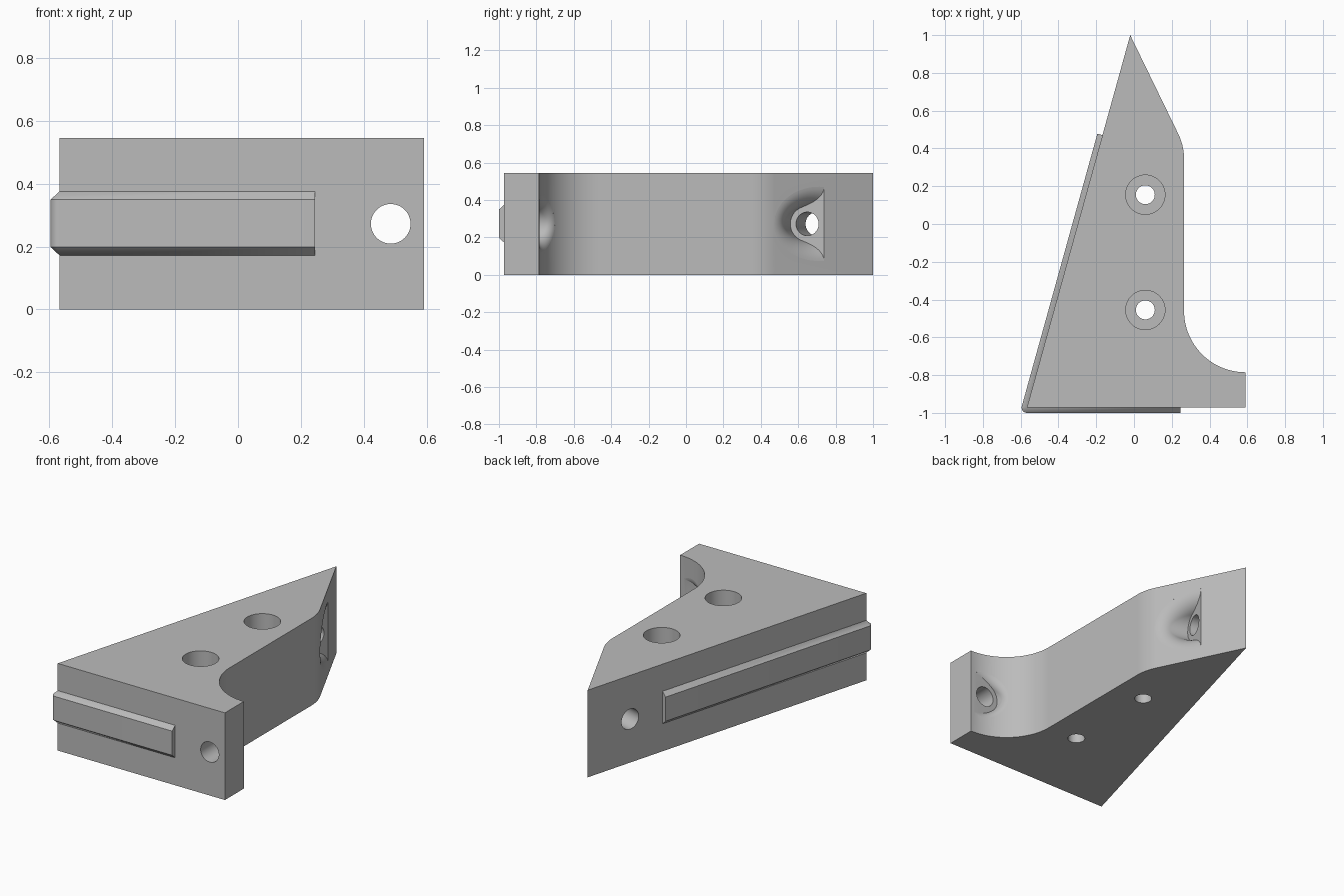
import bpy, bmesh, math
from mathutils import Vector, Matrix

cube = bpy.data.objects.get("Cube")
if cube:
    bpy.data.objects.remove(cube, do_unlink=True)

HEIGHT, MID = 0.545, 0.272
CORNER, APEX = Vector((-0.567, -0.972, 0)), Vector((-0.02, 1, 0))
ALONG = (APEX - CORNER).normalized()        # along the slanted back face
INWARD = Vector((ALONG.y, -ALONG.x, 0))     # from that face into the block
UP = Vector((0, 0, 1))

grey = bpy.data.materials.new("plain grey")
grey.use_nodes = True
grey.diffuse_color = (0.5, 0.5, 0.5, 1)
grey.node_tree.nodes["Principled BSDF"].inputs["Base Color"].default_value = (0.5, 0.5, 0.5, 1)


def finish(name, bm):
    bmesh.ops.recalc_face_normals(bm, faces=bm.faces)
    mesh = bpy.data.meshes.new(name)
    bm.to_mesh(mesh)
    bm.free()
    mesh.materials.append(grey)
    ob = bpy.data.objects.new(name, mesh)
    bpy.context.collection.objects.link(ob)
    return ob


def loft(bm, rings):
    """Skin a list of equal closed rings and cap both ends."""
    rows = [[bm.verts.new(p) for p in ring] for ring in rings]
    n = len(rows[0])
    for a, b in zip(rows, rows[1:]):
        for i in range(n):
            j = (i + 1) % n
            bm.faces.new((a[i], a[j], b[j], b[i]))
    bm.faces.new(rows[0][::-1])
    bm.faces.new(rows[-1])


def arc(cx, cy, r, start, end, steps):
    angles = [math.radians(start + (end - start) * i / steps) for i in range(steps + 1)]
    return [Vector((cx + r * math.cos(a), cy + r * math.sin(a), 0)) for a in angles]


def select_only(ob):
    bpy.ops.object.select_all(action='DESELECT')
    ob.select_set(True)
    bpy.context.view_layer.objects.active = ob


def cut(ob, cutter):
    cutter.hide_render = True
    mod = ob.modifiers.new("cut", 'BOOLEAN')
    mod.operation, mod.solver, mod.object = 'DIFFERENCE', 'EXACT', cutter
    select_only(ob)
    bpy.ops.object.modifier_apply(modifier=mod.name)
    bpy.data.objects.remove(cutter, do_unlink=True)


def drill(ob, start, axis, radius, length):
    bm = bmesh.new()
    turn = axis.to_track_quat('Z', 'Y').to_matrix().to_4x4()
    place = Matrix.Translation(start + axis * length / 2) @ turn
    bmesh.ops.create_cone(bm, cap_ends=True, segments=48, radius1=radius,
                          radius2=radius, depth=length, matrix=place)
    cut(ob, finish("drill", bm))


def flared_pocket(ob, seat, axis, side, radius, fillet, surface):
    """Flat-seated counterbore whose rim is rounded into the outer surface.
    surface(point) gives the rounding centre on the axis line and the outward normal."""
    columns = []
    for k in range(64):
        t = 2 * math.pi * k / 64
        radial = side * math.cos(t) + UP * math.sin(t)
        centre, normal = surface(seat + radial * (radius + fillet))
        foot = centre - radial * fillet
        column = [foot - axis * 0.3, foot]
        turn = (-radial).rotation_difference(normal)
        full = turn.angle
        for i in range(1, 13):
            step = Matrix.Rotation(full * 0.97 * i / 12, 3, turn.axis)
            column.append(centre + step @ (-radial) * fillet)
        column.append(column[-1] + normal * 0.04)
        columns.append(column)
    bm = bmesh.new()
    loft(bm, list(zip(*columns)))
    bmesh.ops.triangulate(bm, faces=[f for f in bm.faces if len(f.verts) > 4])
    geom = bm.verts[:] + bm.edges[:] + bm.faces[:]
    bmesh.ops.bisect_plane(bm, geom=geom, plane_co=seat, plane_no=axis, clear_inner=True)
    bmesh.ops.holes_fill(bm, edges=[e for e in bm.edges if e.is_boundary])
    cut(ob, finish("pocket_cutter", bm))


# Wedge-shaped block with a concave foot and a rounded shoulder
hollow = Vector((0.59, -0.46, 0))
R = 0.325
shoulder = arc(-0.035, 0.345, 0.3, 0, 25.7, 12)
outline = [CORNER, Vector((0.59, CORNER.y, 0))]
outline += arc(hollow.x, hollow.y, R, 270, 180, 32) + shoulder + [APEX]
bm = bmesh.new()
loft(bm, [outline, [p + UP * HEIGHT for p in outline]])
block = finish("bracket_block", bm)

# Two counterbored vertical screw holes
for y in (0.155, -0.455):
    drill(block, Vector((0.06, y, -0.1)), UP, 0.05, 0.8)
    drill(block, Vector((0.06, y, 0.19)), UP, 0.104, 0.5)

# Screw hole through the foot, with its pocket in the hollow
front = Vector((0, 1, 0))
foot_seat = Vector((0.485, -0.784, MID))
FOOT_FILLET = 0.06


def hollow_surface(p):
    reach = R + FOOT_FILLET
    dx = min(p.x - hollow.x, 0)
    dy = -math.sqrt(reach ** 2 - dx ** 2)
    return Vector((p.x, hollow.y + dy, p.z)), Vector((-dx, -dy, 0)).normalized()


flared_pocket(block, foot_seat, front, Vector((1, 0, 0)), 0.094, FOOT_FILLET, hollow_surface)
drill(block, foot_seat - front * 0.3, front, 0.063, 0.35)

# Screw hole square to the slanted face, with its pocket near the tip
tip_seat = CORNER + ALONG * 1.735 + INWARD * 0.192 + UP * MID
TIP_FILLET = 0.11
tip_dir = (APEX - shoulder[-1]).normalized()
tip_normal = Vector((tip_dir.y, -tip_dir.x, 0))


def tip_surface(p):
    gap = (APEX - tip_normal * TIP_FILLET - p).dot(tip_normal)
    return p + INWARD * gap / INWARD.dot(tip_normal), tip_normal


flared_pocket(block, tip_seat, INWARD, ALONG, 0.094, TIP_FILLET, tip_surface)
drill(block, tip_seat - INWARD * 0.3, INWARD, 0.063, 0.36)

# Bevelled rail wrapping the sharp corner along both flat faces
DEPTH = 0.028
rail_tip = CORNER + ALONG * 1.497
stations = [(rail_tip, -INWARD)]
lean = math.degrees(math.atan2(-INWARD.y, -INWARD.x))
for d in arc(0, 0, 1, lean, 270, 10):
    stations.append((CORNER, d))
stations.append((Vector((0.245, CORNER.y, 0)), Vector((0, -1, 0))))
section = [(-0.004, 0.172), (0, 0.172), (DEPTH, 0.198), (DEPTH, 0.349), (0, 0.375), (-0.004, 0.375)]
bm = bmesh.new()
loft(bm, [[p + d * out + UP * z for out, z in section] for p, d in stations])
bmesh.ops.remove_doubles(bm, verts=bm.verts, dist=0.00005)
rail = finish("locating_rail", bm)

for ob in (block, rail):
    select_only(ob)
    bpy.ops.object.shade_smooth_by_angle(angle=math.radians(25))
